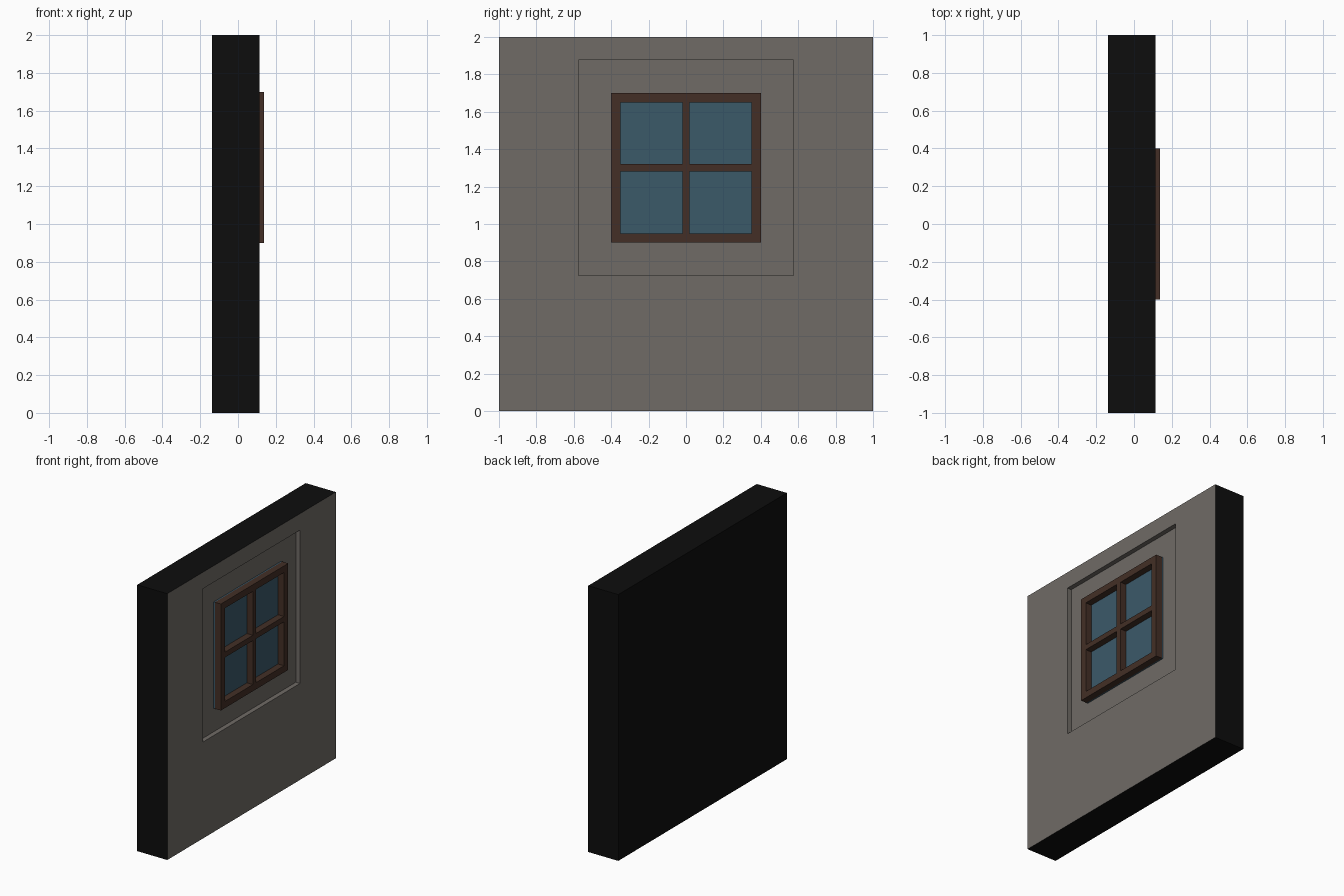
import bpy, bmesh
from mathutils import Matrix, Vector

if "Cube" in bpy.data.objects:
    bpy.data.objects.remove(bpy.data.objects["Cube"])

BACK, FACE, RIM = -0.1375, 0.1125, 0.1375   # wall back, wall front, frame front
GLASS = 0.0875                              # glass surface, set back in the frame


def material(name, rgb):
    m = bpy.data.materials.new(name)
    m.diffuse_color = (*rgb, 1)
    m.use_nodes = True
    m.node_tree.nodes["Principled BSDF"].inputs["Base Color"].default_value = m.diffuse_color
    return m


plaster = material("plaster", (0.16, 0.147, 0.133))
dark = material("dark_edge", (0.004, 0.004, 0.004))
wood = material("wood", (0.056, 0.028, 0.019))
pane = material("pane", (0.044, 0.10, 0.141))


def add_box(bm, x, y, z):
    size = Vector((x[1] - x[0], y[1] - y[0], z[1] - z[0]))
    mid = Vector((sum(x), sum(y), sum(z))) / 2
    bmesh.ops.create_cube(bm, size=1, matrix=Matrix.Translation(mid) @ Matrix.Diagonal((*size, 1)))


def finish(bm, name, *mats):
    mesh = bpy.data.meshes.new(name)
    bm.to_mesh(mesh)
    bm.free()
    for m in mats:
        mesh.materials.append(m)
    ob = bpy.data.objects.new(name, mesh)
    bpy.context.collection.objects.link(ob)
    return ob


# Wall: dark slab with a plastered face and a square pocket for the window
bm = bmesh.new()
add_box(bm, (BACK, FACE), (-1, 1), (0, 2))
bm.normal_update()
for f in bm.faces:
    f.material_index = 0 if f.normal.x > 0.9 else 1
front = next(f for f in bm.faces if f.normal.x > 0.9)
bmesh.ops.inset_individual(bm, faces=[front], thickness=0.6)
bmesh.ops.translate(bm, verts=front.verts, vec=(0, 0, 0.3))
bmesh.ops.inset_individual(bm, faces=[front], thickness=0, depth=GLASS - 0.01 - FACE)
finish(bm, "wall", plaster, dark)

# Glass sheet behind the frame
bm = bmesh.new()
add_box(bm, (GLASS - 0.01, GLASS), (-0.4, 0.4), (0.9, 1.7))
finish(bm, "window_glass", pane)

# Frame: two stiles and two rails
depth = (GLASS, RIM)
bm = bmesh.new()
for y in ((-0.4, -0.35), (0.35, 0.4)):
    add_box(bm, depth, y, (0.9, 1.7))
for z in ((0.9, 0.95), (1.65, 1.7)):
    add_box(bm, depth, (-0.35, 0.35), z)
finish(bm, "window_frame", wood)

# Glazing bars: one cross dividing four panes
bm = bmesh.new()
add_box(bm, depth, (-0.02, 0.02), (0.95, 1.65))
for y in ((-0.35, -0.02), (0.02, 0.35)):
    add_box(bm, depth, y, (1.28, 1.32))
finish(bm, "glazing_bars", wood)
